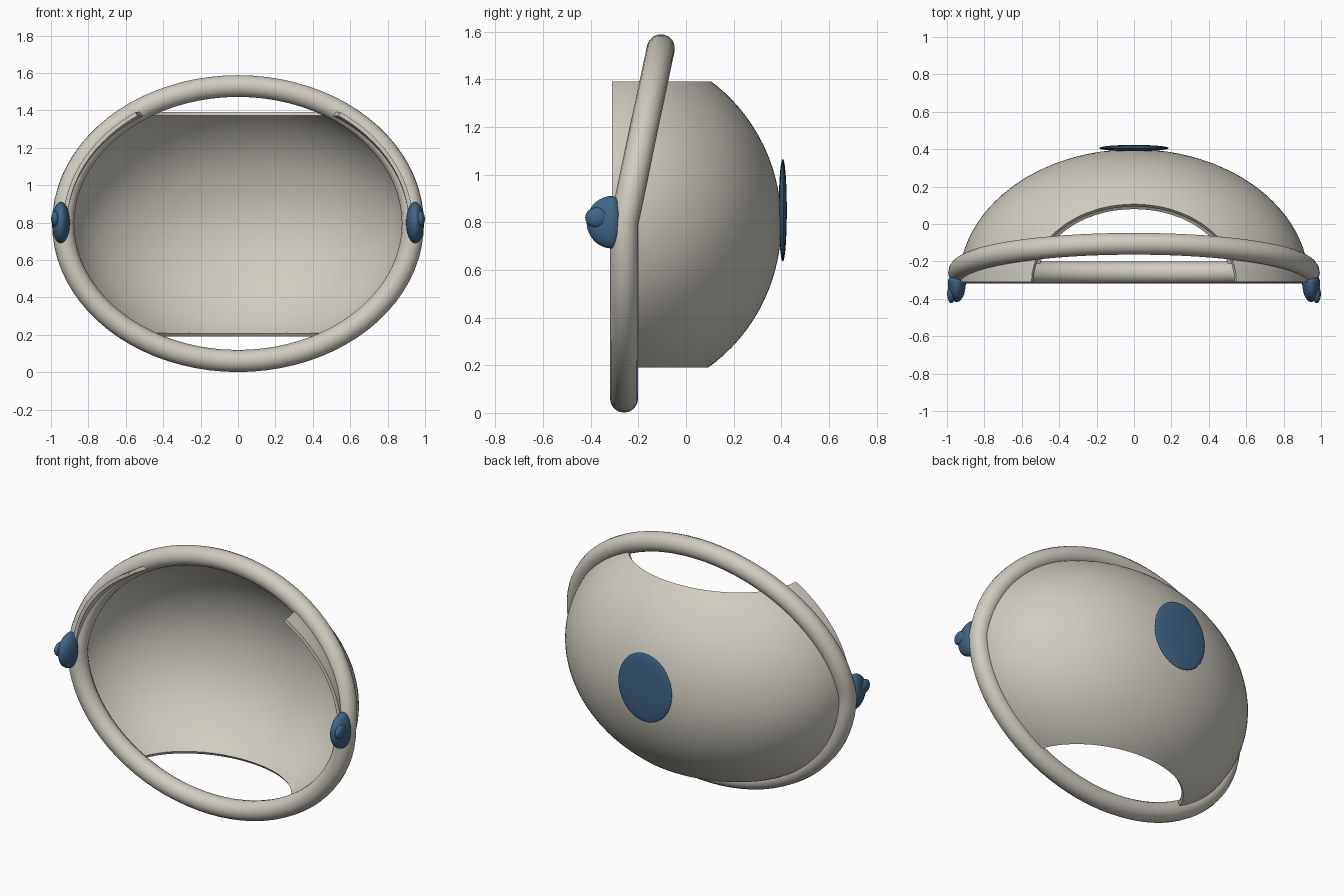
import bpy, bmesh, math
from mathutils import Matrix, Vector

if "Cube" in bpy.data.objects:
    bpy.data.objects.remove(bpy.data.objects["Cube"], do_unlink=True)

MID_Z = 0.795                 # height of the widest line
RX, RY, RZ = 0.935, 0.71, 0.735
RIM_Y = -0.31                 # front opening of the shell


def material(name, rgb):
    m = bpy.data.materials.new(name)
    m.use_nodes = True
    m.diffuse_color = (*rgb, 1)
    m.node_tree.nodes["Principled BSDF"].inputs["Base Color"].default_value = (*rgb, 1)
    return m


cream = material("warm grey", (0.63, 0.60, 0.53))
blue = material("slate blue", (0.05, 0.13, 0.24))


def activate(obj):
    bpy.ops.object.select_all(action='DESELECT')
    obj.select_set(True)
    bpy.context.view_layer.objects.active = obj


def smooth(obj, angle=40):
    activate(obj)
    bpy.ops.object.shade_smooth_by_angle(angle=math.radians(angle))


def add_mesh(name, bm, mat):
    me = bpy.data.meshes.new(name)
    bm.to_mesh(me)
    bm.free()
    me.materials.append(mat)
    obj = bpy.data.objects.new(name, me)
    bpy.context.collection.objects.link(obj)
    return obj


def sphere(radii, centre, segments=48, rings=24):
    """Ellipsoid with its poles along y."""
    bm = bmesh.new()
    bmesh.ops.create_uvsphere(bm, u_segments=segments, v_segments=rings, radius=1)
    bmesh.ops.transform(bm, verts=bm.verts, matrix=Matrix.Translation(centre)
                        @ Matrix.Diagonal((*radii, 1)) @ Matrix.Rotation(math.pi / 2, 4, 'X'))
    return bm


# Shell: half ellipsoid trimmed flat at the front, top and bottom
bm = sphere((RX, RY, RZ), (0, RIM_Y, MID_Z), 96, 48)
for point, normal in (((0, RIM_Y, 0), (0, -1, 0)),
                      ((0, 0, 1.39), (0, 0, 1)),
                      ((0, 0, 0.19), (0, 0, -1))):
    bmesh.ops.bisect_plane(bm, geom=bm.verts[:] + bm.edges[:] + bm.faces[:], dist=1e-5,
                           plane_co=Vector(point), plane_no=Vector(normal), clear_outer=True)
bmesh.ops.recalc_face_normals(bm, faces=bm.faces)
# keep the outside of the open dome facing backwards
if max(bm.faces, key=lambda f: f.calc_center_median().y).normal.y < 0:
    bmesh.ops.reverse_faces(bm, faces=bm.faces)
shell = add_mesh("shell", bm, cream)
solid = shell.modifiers.new("thickness", 'SOLIDIFY')
solid.thickness = 0.022
solid.offset = -1
activate(shell)
bpy.ops.object.modifier_apply(modifier=solid.name)
smooth(shell)

# Frame ring: oval tube whose upper half leans back
curve = bpy.data.curves.new("frame_ring", 'CURVE')
curve.dimensions = '3D'
curve.bevel_depth = 0.059
curve.bevel_resolution = 6
count = 80
spline = curve.splines.new('POLY')
spline.points.add(count - 1)
spline.use_cyclic_u = True
for i, p in enumerate(spline.points):
    a = 2 * math.pi * i / count
    rise = RZ * math.sin(a)
    p.co = (RX * math.cos(a), -0.26 + 0.21 * max(0, rise), MID_Z + rise, 1)
curve.materials.append(cream)
ring = bpy.data.objects.new("frame_ring", curve)
bpy.context.collection.objects.link(ring)
activate(ring)
bpy.ops.object.convert(target='MESH')
smooth(bpy.context.object, 60)

# Side hubs: domed knobs, flatter behind, each with a small outer bump
for side, label in ((1, "left"), (-1, "right")):
    bm = sphere((0.048, 0.107, 0.11), (side * 0.947, -0.31, 0.8))
    for v in bm.verts:
        if v.co.y > -0.31:
            v.co.y = -0.31 + (v.co.y + 0.31) * 0.4
    smooth(add_mesh(label + "_hub", bm, blue))
    bump = sphere((0.022, 0.048, 0.042), (side * 0.977, -0.375, 0.82), 32, 16)
    smooth(add_mesh(label + "_hub_bump", bump, blue))

# Rear pad: thin oval lens
smooth(add_mesh("rear_pad", sphere((0.186, 0.017, 0.215), (0, 0.406, 0.85), 64, 24), blue), 60)
